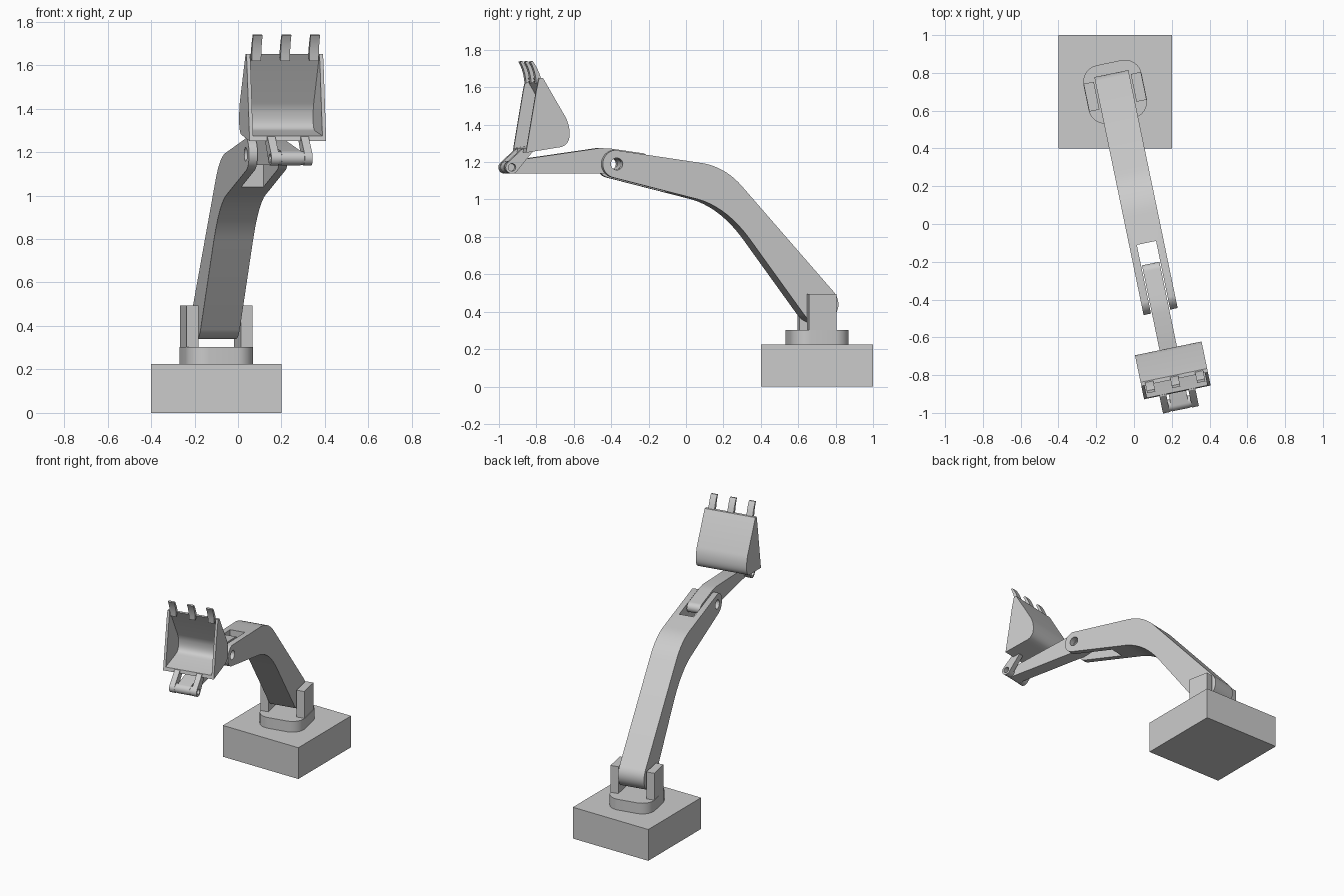
import bpy, bmesh
from math import sin, cos, radians
from mathutils import Matrix

cube = bpy.data.objects.get("Cube")
if cube:
    bpy.data.objects.remove(cube, do_unlink=True)

grey = bpy.data.materials.new("plain_grey")
grey.use_nodes = True
grey.diffuse_color = (0.6, 0.6, 0.6, 1)
grey.node_tree.nodes["Principled BSDF"].inputs["Base Color"].default_value = (0.6, 0.6, 0.6, 1)

# The whole arm is swung about the middle of the base
SWING = radians(11.7)
PIVOT = (-0.1, 0.7)
ARM = Matrix.Translation((*PIVOT, 0)) @ Matrix.Rotation(SWING, 4, 'Z')


def arc(cy, cz, r, a0, a1, n=16):
    angles = [radians(a0 + (a1 - a0) * i / n) for i in range(n + 1)]
    return [(cy + r * cos(a), cz + r * sin(a)) for a in angles]


def bend(p, c, q, n=10):
    ts = [i / n for i in range(n + 1)]
    return [tuple((1 - t) ** 2 * p[k] + 2 * t * (1 - t) * c[k] + t * t * q[k] for k in (0, 1)) for t in ts]


def prism(name, ring, offset, matrix):
    """Extrude a closed ring of points along an offset."""
    bm = bmesh.new()
    face = bm.faces.new([bm.verts.new(p) for p in ring])
    top = bmesh.ops.extrude_face_region(bm, geom=[face])["geom"]
    bmesh.ops.translate(bm, vec=offset, verts=[v for v in top if isinstance(v, bmesh.types.BMVert)])
    bmesh.ops.recalc_face_normals(bm, faces=bm.faces)
    bm.transform(matrix)
    mesh = bpy.data.meshes.new(name)
    bm.to_mesh(mesh)
    bm.free()
    mesh.materials.append(grey)
    obj = bpy.data.objects.new(name, mesh)
    bpy.context.collection.objects.link(obj)
    return obj


def side_profile(name, pts, x0, x1, ref=None):
    """Extrude a side outline across the arm; outline is placed on the plane x = ref."""
    ref = x1 if ref is None else ref
    ring = [(x0, (y - PIVOT[1] - ref * sin(SWING)) / cos(SWING), z) for y, z in pts]
    return prism(name, ring, (x1 - x0, 0, 0), ARM)


def box(name, x0, x1, y0, y1, z0, z1, matrix=ARM):
    ring = [(x0, y0, z0), (x1, y0, z0), (x1, y1, z0), (x0, y1, z0)]
    return prism(name, ring, (0, 0, z1 - z0), matrix)


def activate(obj):
    bpy.ops.object.select_all(action='DESELECT')
    obj.select_set(True)
    bpy.context.view_layer.objects.active = obj


def cut(obj, cutter):
    cutter.hide_render = True
    mod = obj.modifiers.new("cut", 'BOOLEAN')
    mod.operation = 'DIFFERENCE'
    mod.solver = 'EXACT'
    mod.object = cutter
    activate(obj)
    bpy.ops.object.modifier_apply(modifier=mod.name)
    bpy.data.objects.remove(cutter, do_unlink=True)


parts = []

# Base block, turntable and the two uprights
parts.append(box("base", -0.4, 0.2, 0.4, 1.0, 0, 0.225, Matrix()))
corners = [(0.067, 0.067, 0), (-0.067, 0.067, 90), (-0.067, -0.067, 180), (0.067, -0.067, 270)]
ring = [(x, y, 0.225) for cx, cy, a in corners for x, y in arc(cx, cy, 0.09, a, a + 90, 8)]
parts.append(prism("turntable", ring, (0, 0, 0.077), ARM))
for side, x0, x1 in (("left", 0.1, 0.155), ("right", -0.155, -0.1)):
    parts.append(box(side + "_upright", x0, x1, -0.075, 0.075, 0.30, 0.495))

# Boom with a forked end
HOLE = arc(-0.37, 1.19, 0.032, 0, 345, 23)
boom_outline = (arc(0.715, 0.44, 0.1, 38, -145)
                + bend((0.34, 0.79), (0.205, 0.975), (0.03, 1.01))
                + arc(-0.37, 1.19, 0.075, 257, 98)
                + bend((0.07, 1.197), (0.206, 1.18), (0.30, 1.07)))
boom = side_profile("boom", boom_outline, -0.092, 0.092)
cut(boom, box("fork_slot", -0.052, 0.052, -1.4, -0.817, 0.8, 1.5))
cut(boom, side_profile("boom_bore", HOLE, -0.2, 0.2, 0.092))
parts.append(boom)

# Stick pinned in the fork
stick_outline = ([(-0.46, 1.275), (-0.40, 1.272), (-0.235, 1.248)]
                 + arc(-0.235, 1.213, 0.035, 80, -80, 8)
                 + [(-0.40, 1.14)]
                 + arc(-0.94, 1.172, 0.033, 270, 100))
stick = side_profile("stick", stick_outline, -0.047, 0.047)
cut(stick, side_profile("stick_bore", HOLE, -0.2, 0.2, 0.092))
parts.append(stick)
parts.append(side_profile("stick_barrel", arc(-0.93, 1.172, 0.031, 0, 345, 23), -0.061, 0.061, 0.097))

# Bucket lugs around the barrel
lug_outline = arc(-0.93, 1.172, 0.034, 135, 315) + [(-0.82, 1.255), (-0.83, 1.277), (-0.875, 1.27)]
for side, x0, x1 in (("left", 0.06, 0.097), ("right", -0.097, -0.06)):
    lug = side_profile(side + "_lug", lug_outline, x0, x1, 0.097)
    cut(lug, side_profile("lug_bore", arc(-0.93, 1.172, 0.02, 0, 345, 23), -0.3, 0.3, 0.097))
    parts.append(lug)

# Hollow bucket
shell = ([(-0.855, 1.25), (-0.69, 1.277)]
         + bend((-0.67, 1.28), (-0.605, 1.295), (-0.628, 1.40))
         + [(-0.638, 1.43), (-0.765, 1.65), (-0.785, 1.65), (-0.80, 1.58)])
bucket = side_profile("bucket", shell, -0.18, 0.18)
hollow = ([(-0.90, 1.268), (-0.69, 1.297)]
          + bend((-0.68, 1.30), (-0.63, 1.31), (-0.648, 1.40))
          + [(-0.658, 1.425), (-0.78, 1.64), (-0.80, 1.68), (-0.90, 1.68)])
cut(bucket, side_profile("bucket_hollow", hollow, -0.163, 0.163, 0.18))
parts.append(bucket)

# Three curved teeth on the bucket lip
tooth = (bend((-0.795, 1.62), (-0.80, 1.69), (-0.828, 1.737), 5)
         + bend((-0.815, 1.74), (-0.785, 1.70), (-0.768, 1.64), 5))
for i, x in enumerate((-0.135, 0, 0.135)):
    parts.append(side_profile(f"tooth_{i + 1}", tooth, x - 0.022, x + 0.022, 0.18))

for obj in parts:
    activate(obj)
    bpy.ops.object.shade_smooth_by_angle(angle=radians(30))
